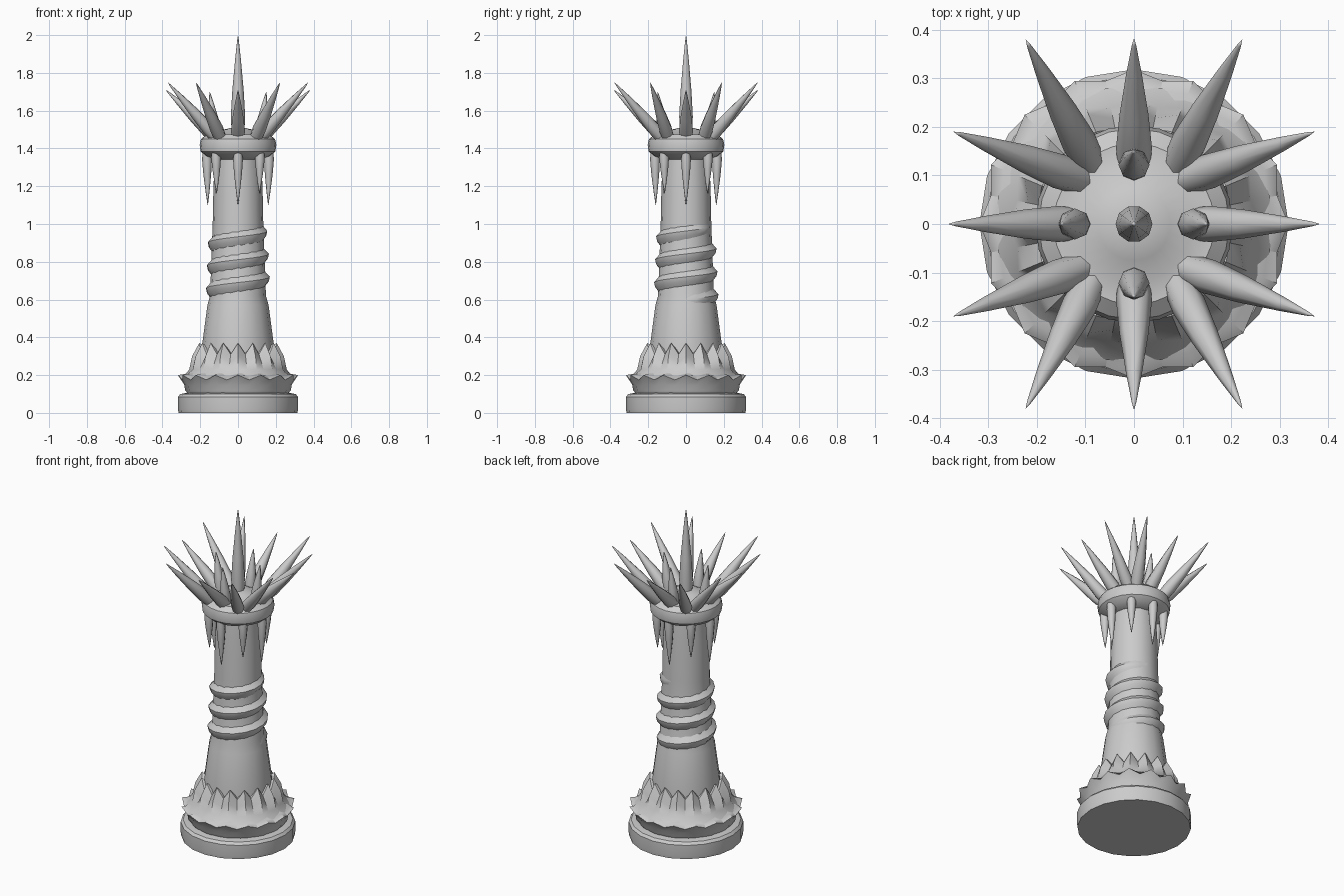
import bpy, bmesh
from math import sin, cos, pi, radians
from mathutils import Vector

if "Cube" in bpy.data.objects:
    bpy.data.objects.remove(bpy.data.objects["Cube"])


def finish(name, bm, angle=35):
    bmesh.ops.remove_doubles(bm, verts=bm.verts, dist=1e-5)
    bmesh.ops.recalc_face_normals(bm, faces=bm.faces)
    me = bpy.data.meshes.new(name)
    bm.to_mesh(me)
    bm.free()
    ob = bpy.data.objects.new(name, me)
    bpy.context.collection.objects.link(ob)
    bpy.ops.object.select_all(action='DESELECT')
    ob.select_set(True)
    bpy.context.view_layer.objects.active = ob
    bpy.ops.object.shade_smooth_by_angle(angle=radians(angle))
    return ob


def bridge(bm, rings, closed=True):
    n = len(rings[0])
    for a, b in zip(rings, rings[1:]):
        for i in range(n if closed else n - 1):
            j = (i + 1) % n
            bm.faces.new((a[i], a[j], b[j], b[i]))


def lathe(name, rows, n):
    """Rows are (r, z), or (r, z, r_odd, z_odd) for a toothed ring."""
    bm = bmesh.new()
    rings = []
    for row in rows:
        ring = []
        for i in range(n):
            r, z = row[-2:] if i % 2 else row[:2]
            a = 2 * pi * i / n
            ring.append(bm.verts.new((r * sin(a), -r * cos(a), z)))
        rings.append(ring)
    bridge(bm, rings)
    bm.faces.new(rings[0])
    bm.faces.new(rings[-1])
    return finish(name, bm)


def spike(name, base, tip, r, n=8):
    base, tip = Vector(base), Vector(tip)
    d = tip - base
    q = d.to_track_quat('Z', 'Y')
    bm = bmesh.new()
    rings = []
    for t, k in ((0, .85), (.2, 1), (.45, .8), (.75, .42), (.95, .12)):
        rings.append([bm.verts.new(base + d * t + q @ Vector(
            (r * k * cos(2 * pi * i / n), r * k * sin(2 * pi * i / n), 0)))
            for i in range(n)])
    bridge(bm, rings)
    bm.faces.new(rings[0])
    top = bm.verts.new(tip)
    for i in range(n):
        bm.faces.new((rings[-1][i], rings[-1][(i + 1) % n], top))
    return finish(name, bm, 60)


# Plinth and toothed base mouldings
lathe("base_disc", [(.315, 0), (.318, .02), (.318, .085), (.305, .1), (.26, .108)], 20)
lathe("base_toothed_ring", [(.265, .1), (.28, .12, .272, .12), (.285, .15, .28, .145),
                            (.318, .2, .3, .175), (.29, .205, .28, .195), (.24, .215)], 32)
lathe("leaf_crown", [(.285, .195), (.258, .23, .245, .23), (.243, .3, .222, .27),
                     (.205, .37, .2, .31), (.185, .355, .18, .32), (.16, .33)], 32)

# Tapering column
lathe("column", [(.2, .2), (.19, .36), (.162, .57), (.148, .62), (.134, 1.0),
                 (.13, 1.2), (.12, 1.37)], 16)

# Spiral ridge wrapped round the column
bm = bmesh.new()
steps, turns = 56, 3.3
sections = []
for s in range(steps + 1):
    t = s / steps
    a = 2 * pi * turns * t + 1.2
    z = .58 + .4 * t
    r = .15 - .017 * t
    h = .024 * min(1, t * 12, (1 - t) * 12)
    sections.append([bm.verts.new((rr * sin(a), -rr * cos(a), zz)) for rr, zz in
                     ((r - .015, z - .055), (r + h * .8, z - .012),
                      (r + h, z + .012), (r - .015, z + .055))])
bridge(bm, sections)
bm.faces.new(sections[0])
bm.faces.new(sections[-1])
finish("spiral_ridge", bm)

# Collar with domed top
lathe("collar", [(.115, 1.34), (.17, 1.36), (.198, 1.385), (.203, 1.42), (.196, 1.45),
                 (.165, 1.475), (.12, 1.475), (.075, 1.5), (.03, 1.51)], 24)

# Hanging icicles: long on the axes, shorter on the diagonals
for i in range(8):
    a = i * pi / 4
    x, y = sin(a), -cos(a)
    low = 1.16 if i % 2 else 1.1
    spike(f"icicle_{i}", (.165 * x, .165 * y, 1.4), (.16 * x, .16 * y, low), .026)

# Crown spikes: central, inner upright and outward ring
spike("central_spike", (0, 0, 1.46), (0, 0, 2.0), .038, 10)
for i in range(4):
    a = i * pi / 2
    x, y = sin(a), -cos(a)
    spike(f"inner_spike_{i}", (.115 * x, .115 * y, 1.45), (.15 * x, .15 * y, 1.7), .032)
    spike(f"axis_spike_{i}", (.1 * x, .1 * y, 1.44), (.382 * x, .382 * y, 1.71), .037)
for sx in (-1, 1):
    for sy in (-1, 1):
        tag = f"{'left' if sx < 0 else 'right'}_{'front' if sy < 0 else 'back'}"
        spike(f"wide_spike_{tag}", (.1 * sx, .088 * sy, 1.44), (.372 * sx, .19 * sy, 1.75), .036)
        spike(f"steep_spike_{tag}", (.085 * sx, .115 * sy, 1.44), (.223 * sx, .38 * sy, 1.75), .036)
